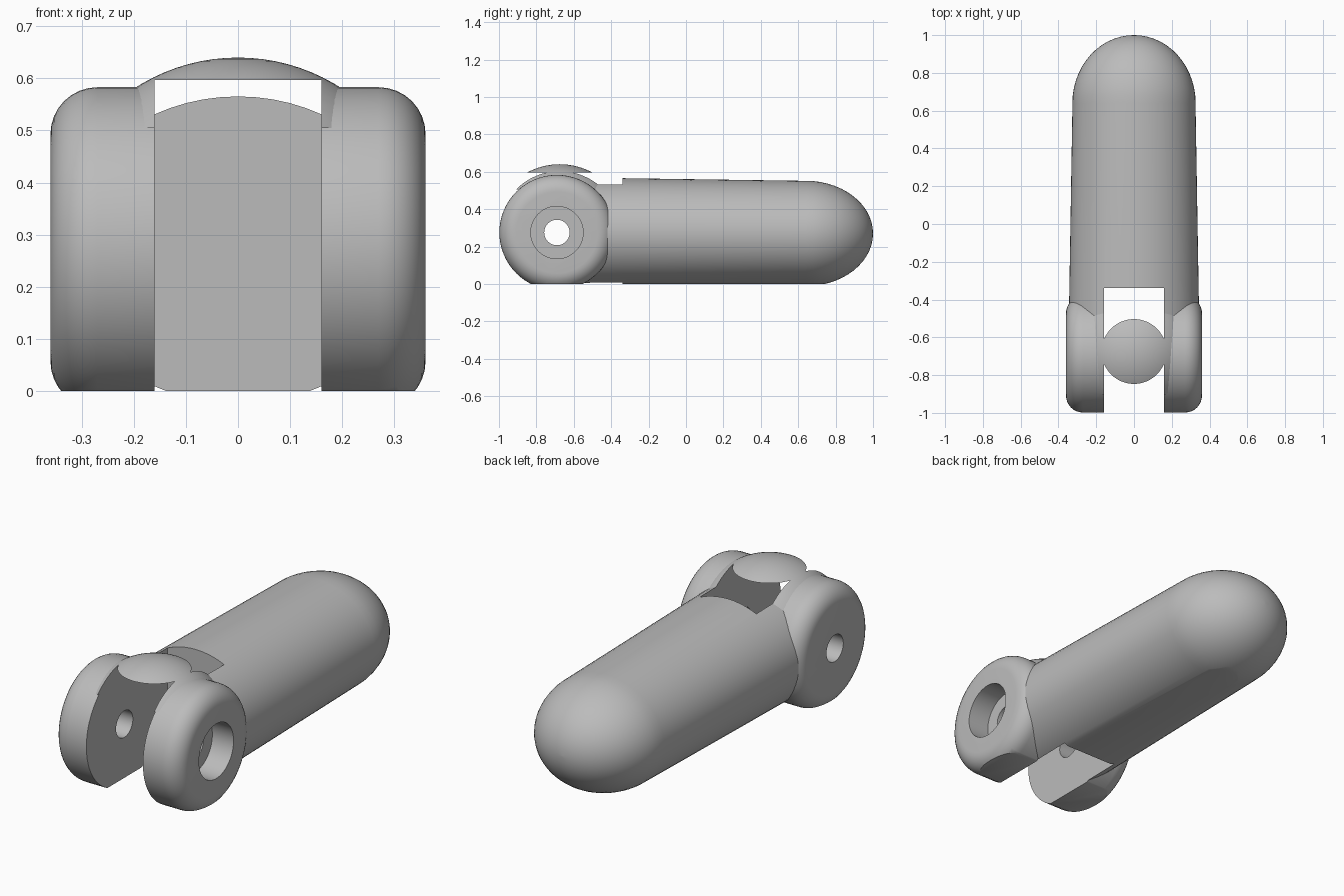
import bpy, bmesh, math
from mathutils import Vector

if "Cube" in bpy.data.objects:
    bpy.data.objects.remove(bpy.data.objects["Cube"], do_unlink=True)

PIVOT = Vector((0, -0.69, 0.275))

grey = bpy.data.materials.new("plain grey")
grey.use_nodes = True
tone = (0.5, 0.5, 0.5, 1)
grey.diffuse_color = tone
grey.node_tree.nodes["Principled BSDF"].inputs["Base Color"].default_value = tone


def finish(name, bm):
    bmesh.ops.recalc_face_normals(bm, faces=bm.faces)
    mesh = bpy.data.meshes.new(name)
    bm.to_mesh(mesh)
    bm.free()
    mesh.materials.append(grey)
    ob = bpy.data.objects.new(name, mesh)
    bpy.context.collection.objects.link(ob)
    return ob


def lathe(name, profile, place, segments=64):
    """Revolve (along, radius) pairs; place(along, u, v) gives the point."""
    bm = bmesh.new()
    rings = []
    for along, r in profile:
        angles = [math.tau * i / segments for i in range(segments)]
        rings.append([bm.verts.new(place(along, r * math.cos(a), r * math.sin(a)))
                      for a in angles])
    for a, b in zip(rings, rings[1:]):
        for i in range(segments):
            j = (i + 1) % segments
            bm.faces.new((a[i], a[j], b[j], b[i]))
    bm.faces.new(rings[0])
    bm.faces.new(rings[-1])
    return finish(name, bm)


def across(along, u, v):
    return PIVOT + Vector((along, u, v))


def box(name, low, high):
    bm = bmesh.new()
    bmesh.ops.create_cube(bm, size=1)
    for v in bm.verts:
        v.co = [high[i] if v.co[i] > 0 else low[i] for i in range(3)]
    return finish(name, bm)


def quarter(n):
    return [math.pi / 2 * i / n for i in range(n + 1)]


# Tapering elliptical shaft with a rounded end
shaft_profile = [(-0.55, 1.05), (-0.34, 1.04), (0.64, 0.99)]
shaft_profile += [(0.64 + 0.36 * math.sin(a), 0.99 * math.cos(a) + 0.002)
                  for a in quarter(14)[1:]]
shaft = lathe("shaft", shaft_profile,
              lambda y, u, v: Vector((0.329 * u, y, 0.27 + 0.284 * v)))

# Fork lugs with rounded outer rims
lug_profile = [(0.16, 0.308)]
lug_profile += [(0.27 + 0.09 * math.sin(a), 0.218 + 0.09 * math.cos(a))
                for a in quarter(8)]
lugs = [lathe(side + "_lug", [(s * x, r) for x, r in lug_profile], across)
        for side, s in (("left", 1), ("right", -1))]

# Shallow dome bridging the two lugs
bm = bmesh.new()
bmesh.ops.create_uvsphere(bm, u_segments=64, v_segments=48, radius=0.365)
bmesh.ops.translate(bm, verts=bm.verts, vec=(0, -0.675, 0.275))
dome = finish("bridge_dome", bm)

# Cutters: ground plane, fork slot, pin hole, bolt recess, dome trim
ground = box("ground_cutter", (-1, -2, -1), (1, 2, 0))
slot = box("slot_cutter", (-0.16, -1.3, -0.5), (0.16, -0.34, 0.597))
trim = box("dome_trim_cutter", (-1, -2, -1), (1, 1, 0.505))
pin = lathe("pin_cutter", [(-0.6, 0.068), (0.6, 0.068)], across)
recess = lathe("recess_cutter", [(0.24, 0.14), (0.6, 0.14)], across)


def carve(ob, cutters):
    bpy.ops.object.select_all(action="DESELECT")
    bpy.context.view_layer.objects.active = ob
    ob.select_set(True)
    for cutter in cutters:
        mod = ob.modifiers.new("cut", "BOOLEAN")
        mod.operation = "DIFFERENCE"
        mod.solver = "EXACT"
        mod.object = cutter
        bpy.ops.object.modifier_apply(modifier=mod.name)
    bpy.ops.object.shade_smooth_by_angle(angle=math.radians(32))


carve(shaft, [ground, slot, pin, recess])
carve(lugs[0], [ground, pin, recess])
carve(lugs[1], [ground, pin])
carve(dome, [trim, slot])

for cutter in (ground, slot, trim, pin, recess):
    bpy.data.objects.remove(cutter, do_unlink=True)
